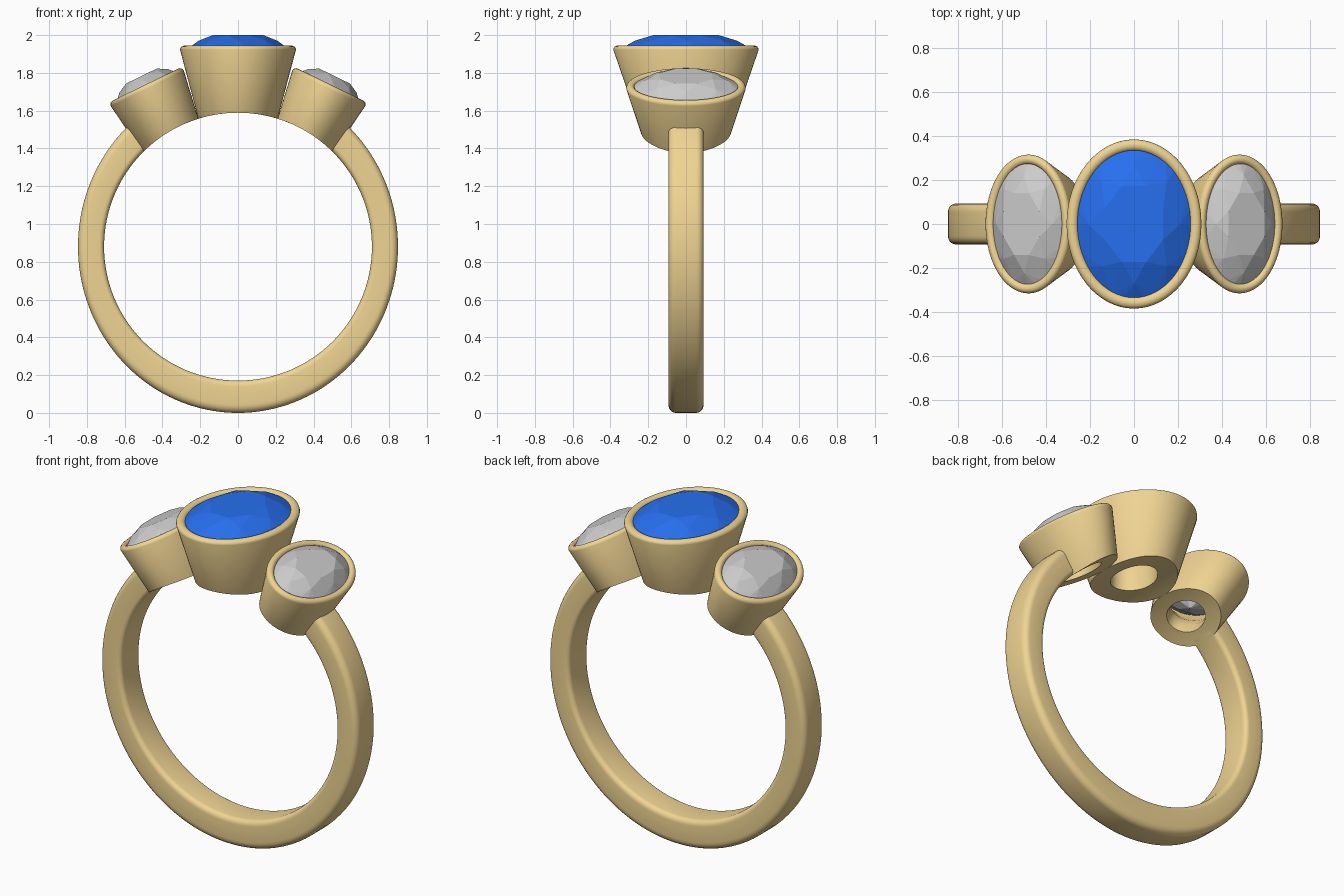
import bpy, bmesh
from math import sin, cos, pi, radians, sqrt
from mathutils import Matrix, Vector

if "Cube" in bpy.data.objects:
    bpy.data.objects.remove(bpy.data.objects["Cube"])

FINGER_R, FINGER_Z = 0.709, 0.88      # finger hole
OUT_A, OUT_B = 0.847, 0.88            # outer ellipse of the band
TILT = radians(26)


def material(name, rgb):
    m = bpy.data.materials.new(name)
    m.diffuse_color = (*rgb, 1)
    m.use_nodes = True
    m.node_tree.nodes["Principled BSDF"].inputs["Base Color"].default_value = m.diffuse_color
    return m


gold = material("gold", (0.87, 0.66, 0.29))
blue = material("blue_stone", (0.02, 0.16, 0.87))


def finish(name, bm, mat=None, matrix=Matrix(), smooth=True):
    bmesh.ops.recalc_face_normals(bm, faces=bm.faces)
    me = bpy.data.meshes.new(name)
    bm.to_mesh(me)
    bm.free()
    if mat:
        me.materials.append(mat)
    for p in me.polygons:
        p.use_smooth = smooth
    if smooth:
        me.set_sharp_from_angle(angle=radians(40))
    ob = bpy.data.objects.new(name, me)
    ob.matrix_world = matrix
    bpy.context.collection.objects.link(ob)
    return ob


def loft(rings, closed):
    """Skin closed rings; join last ring to first, or cap both ends."""
    bm = bmesh.new()
    vr = [[bm.verts.new(p) for p in r] for r in rings]
    n = len(vr[0])
    for a, b in zip(vr, vr[1:] + (vr[:1] if closed else [])):
        for i in range(n):
            j = (i + 1) % n
            bm.faces.new((a[i], a[j], b[j], b[i]))
    if not closed:
        bm.faces.new(vr[0])
        bm.faces.new(vr[-1])
    return bm


def band():
    # rounded rectangle section: y across the band, t from inside (0) to outside (1)
    hw, th = 0.093, 0.15
    section = []
    for sy, st, r, start in ((1, 1, 0.038, 0), (-1, 1, 0.038, 90),
                             (-1, 0, 0.028, 180), (1, 0, 0.028, 270)):
        cy, ct = sy * (hw - r), (th - r if st else r)
        for k in range(6):
            a = radians(start + 18 * k)
            section.append((cy + r * cos(a), (ct + r * sin(a)) / th))
    rings, n, gap = [], 120, radians(42)
    for i in range(n + 1):
        a = gap + (2 * pi - 2 * gap) * i / n       # angle from the top
        s, c = sin(a), cos(a)
        rings.append([((FINGER_R + (OUT_A - FINGER_R) * t) * s, y,
                       FINGER_Z + (FINGER_R + (OUT_B - FINGER_R) * t) * c)
                      for y, t in section])
    finish("band", loft(rings, False), gold)


def bezel(name, rx, ry, bx, by, hx, hy, wall, matrix):
    """Oval cup: rim rx,ry; foot bx,by curved to the finger; open hole hx,hy."""
    c = matrix.inverted() @ Vector((0, 0, FINGER_Z))
    foot = lambda x: c.z + sqrt(FINGER_R ** 2 - (x - c.x) ** 2)
    rim = wall / 2
    prof = []                                      # (rx, ry, z); z None = on finger
    for k in range(9):                             # rounded rim
        a = pi * k / 8
        ins = rim * (1 - cos(a))
        prof.append((rx - ins, ry - ins, -0.022 + 0.022 * sin(a)))
    prof += [(rx - wall, ry - wall, -0.045),       # seat and inner hole
             (hx + 0.02, hy + 0.02, -0.17), (hx, hy, -0.23)]
    for k in range(5):                             # underside
        t = k / 4
        prof.append((hx + (bx - hx) * t, hy + (by - hy) * t, None))
    n, rings = 64, []
    for px, py, z in prof:
        ring = []
        for i in range(n):
            x, y = px * cos(2 * pi * i / n), py * sin(2 * pi * i / n)
            ring.append((x, y, foot(x) if z is None else z))
        rings.append(ring)
    finish(name, loft(rings, True), gold, matrix)


def stone(name, rx, ry, crown, depth, girdle_z, mat, matrix):
    """Oval brilliant cut as the hull of its facet corners."""
    bm = bmesh.new()
    for n, off, r, z in ((8, 0.5, 0.55, crown), (8, 0, 0.80, crown * 0.57),
                         (32, 0, 1, 0), (32, 0, 1, -0.012),
                         (8, 0, 0.5, -depth * 0.62), (1, 0, 0, -depth)):
        for i in range(n):
            a = 2 * pi * (i + off) / n
            bm.verts.new((rx * r * cos(a), ry * r * sin(a), girdle_z + z))
    bmesh.ops.convex_hull(bm, input=bm.verts)
    finish(name, bm, mat, matrix, smooth=False)


band()

# centre setting
top = Matrix.Translation((0, 0, 1.945))
bezel("centre_bezel", 0.307, 0.385, 0.21, 0.27, 0.11, 0.15, 0.052, top)
stone("centre_stone", 0.262, 0.34, 0.07, 0.24, -0.015, blue, top)

# side settings, tilted outwards
for side, s in (("right", 1), ("left", -1)):
    m = Matrix.Translation((s * 0.49, 0, 1.738)) @ Matrix.Rotation(s * TILT, 4, 'Y')
    bezel(side + "_bezel", 0.215, 0.316, 0.173, 0.238, 0.095, 0.13, 0.044, m)
    stone(side + "_stone", 0.178, 0.278, 0.065, 0.2, -0.015, None, m)
